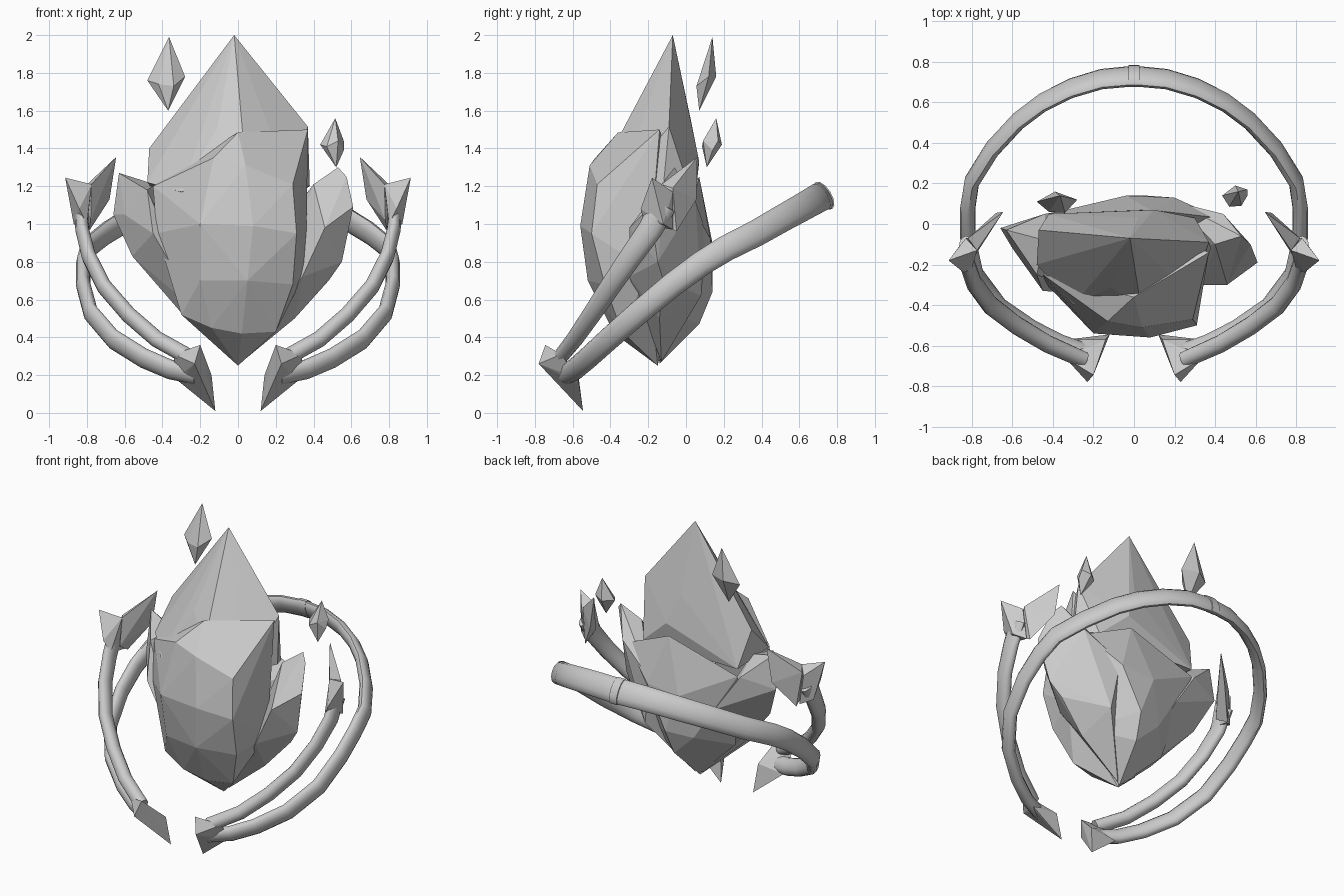
import bpy, bmesh, math
from mathutils import Vector

cube = bpy.data.objects.get("Cube")
if cube:
    bpy.data.objects.remove(cube)

grey = bpy.data.materials.new("stone grey")
grey.use_nodes = True
grey.diffuse_color = (0.6, 0.6, 0.6, 1)
grey.node_tree.nodes["Principled BSDF"].inputs["Base Color"].default_value = grey.diffuse_color


def finish(name, bm, mirror=False, smooth=False):
    bmesh.ops.recalc_face_normals(bm, faces=bm.faces)
    mesh = bpy.data.meshes.new(name)
    bm.to_mesh(mesh)
    bm.free()
    mesh.materials.append(grey)
    obj = bpy.data.objects.new(name, mesh)
    bpy.context.collection.objects.link(obj)
    if smooth:
        bpy.ops.object.select_all(action="DESELECT")
        obj.select_set(True)
        bpy.context.view_layer.objects.active = obj
        bpy.ops.object.shade_smooth_by_angle(angle=math.radians(50))
    if mirror:
        obj.modifiers.new("mirror", "MIRROR").use_axis[0] = True
    return obj


def hull(name, points, mirror=False):
    """Faceted solid wrapped round a few corner points."""
    bm = bmesh.new()
    for p in points:
        bm.verts.new(p)
    out = bmesh.ops.convex_hull(bm, input=bm.verts)
    spare = [g for g in out["geom_interior"] if isinstance(g, bmesh.types.BMVert)]
    bmesh.ops.delete(bm, geom=spare, context="VERTS")
    return finish(name, bm, mirror)


def band(name, path, normal, sizes, sides=12):
    """Oval section swept along a path; sizes are (half height, half depth) at each end."""
    bm = bmesh.new()
    pts = [Vector(p) for p in path]
    rings = []
    for i, p in enumerate(pts):
        before = pts[i - 1] if i else Vector((-pts[1].x, pts[1].y, pts[1].z)) if p.x == 0 else p
        tangent = (pts[min(i + 1, len(pts) - 1)] - before).normalized()
        side = tangent.cross(Vector(normal)).normalized()
        up = side.cross(tangent)
        f = i / (len(pts) - 1)
        high, deep = (a + (b - a) * f for a, b in zip(*sizes))
        ring = []
        for k in range(sides):
            a = math.tau * k / sides
            ring.append(bm.verts.new(p + up * high * math.cos(a) + side * deep * math.sin(a)))
        rings.append(ring)
    for r, s in zip(rings, rings[1:]):
        for k in range(sides):
            n = (k + 1) % sides
            bm.faces.new((r[k], r[n], s[n], s[k]))
    if pts[0].x:
        bm.faces.new(rings[0])
    bm.faces.new(rings[-1])
    return finish(name, bm, True, True)


# Crystal cluster
hull("upper_crystal", [
    (-.02, -.07, 2), (-.13, -.1, 1.78), (.04, -.18, 1.69), (-.11, -.31, 1.51),
    (.37, -.09, 1.515), (.38, -.12, 1.2), (-.47, -.03, 1.4), (-.48, -.2, 1.22),
    (-.3, -.4, 1.17), (.04, -.44, 1.3), (.02, .03, 1.53), (.1, .07, 1.33),
    (-.42, .05, 1.15), (.3, .03, 1.15), (.28, -.35, 1.2)])
hull("front_crystal", [
    (0, -.36, 1.485), (-.13, -.48, 1.35), (.04, -.51, 1.31), (.29, -.47, 1.21),
    (.37, -.14, 1.5), (-.2, -.54, 1), (.08, -.56, .99), (.31, -.5, .95),
    (-.2, -.48, .7), (.05, -.52, .7), (.29, -.43, .68), (.36, -.2, .75),
    (-.3, -.35, .52), (-.14, -.38, .45), (.02, -.38, .42), (.2, -.34, .43),
    (0, -.15, .25), (-.43, -.3, .95), (-.45, -.25, 1.2), (0, 0, 1)])
hull("left_crystal", [
    (.4, -.1, 1.21), (.53, -.06, 1.3), (.575, -.1, 1.25), (.61, -.19, 1.09),
    (.55, -.15, .8), (.48, -.12, .7), (.34, -.3, .72), (.46, -.3, .98), (.44, .05, 1.12),
    (.2, .11, .95), (.25, .08, .62), (.3, -.14, .5), (.02, -.13, .27)])
hull("right_crystal", [
    (-.63, -.03, 1.27), (-.66, -.02, 1.05), (-.6, -.12, 1.05), (-.56, -.1, .83),
    (-.48, -.25, 1.18), (-.45, -.33, .95), (-.3, -.2, .53), (-.44, .05, 1.1),
    (-.44, -.08, 1.21), (-.27, .08, .85), (-.2, -.35, .52), (-.02, -.14, .27)])
hull("back_crystal", [
    (-.42, .05, 1.1), (-.04, .14, .9), (.2, .13, .92), (.42, .03, 1.1), (.08, .07, 1.25),
    (.06, .14, .64), (-.12, .09, .62), (.04, .07, .47), (0, -.14, .26),
    (-.3, -.1, .55), (.3, -.1, .53), (0, -.2, .9)])

# Floating shards
hull("right_shard", [
    (-.365, .14, 1.99), (-.37, .07, 1.6), (-.48, .11, 1.76), (-.39, .16, 1.78),
    (-.28, .12, 1.78), (-.34, .055, 1.73), (-.42, .06, 1.74)])
hull("left_shard", [
    (.515, .16, 1.56), (.52, .11, 1.3), (.435, .14, 1.42), (.47, .085, 1.41),
    (.53, .09, 1.44), (.56, .14, 1.39), (.56, .17, 1.44), (.5, .19, 1.42)])

# Tilted ring and the raised arms that branch from its front
band("ring", [
    (0, .73, 1.15), (.16, .715, 1.145), (.31, .67, 1.12), (.45, .6, 1.08), (.57, .51, 1.03),
    (.7, .37, .95), (.8, .21, .87), (.82, .08, .79), (.82, -.07, .68), (.78, -.25, .53),
    (.66, -.41, .39), (.5, -.52, .29), (.36, -.59, .23), (.22, -.64, .2)],
    (0, -.52, .85), ((.08, .035), (.055, .04)))
band("raised_arm", [
    (.83, -.12, 1.1), (.825, -.19, .97), (.79, -.29, .83), (.71, -.4, .67),
    (.58, -.5, .52), (.43, -.59, .39), (.25, -.67, .29)],
    (0, -.82, .57), ((.07, .035), (.04, .045)))
band("ring_clasp", [(0, .73, 1.15), (.028, .73, 1.15)],
     (0, -.52, .85), ((.084, .04), (.084, .04)))

# Claws at the ends of the arms
hull("front_claw", [
    (.12, -.545, .01), (.23, -.78, .26), (.2, -.745, .36), (.14, -.57, .2),
    (.33, -.57, .18), (.34, -.66, .31), (.3, -.58, .16)], True)
hull("upper_claw_outer", [
    (.915, -.18, 1.245), (.775, -.13, 1.21), (.83, -.07, 1.17), (.87, -.12, 1),
    (.8, -.22, 1), (.8, -.07, .97), (.84, -.24, 1.08)], True)
hull("upper_claw_inner", [
    (.645, .06, 1.355), (.68, .055, 1.13), (.775, -.13, 1.21), (.82, -.07, 1.19),
    (.79, -.05, .96), (.78, -.15, 1.02)], True)
